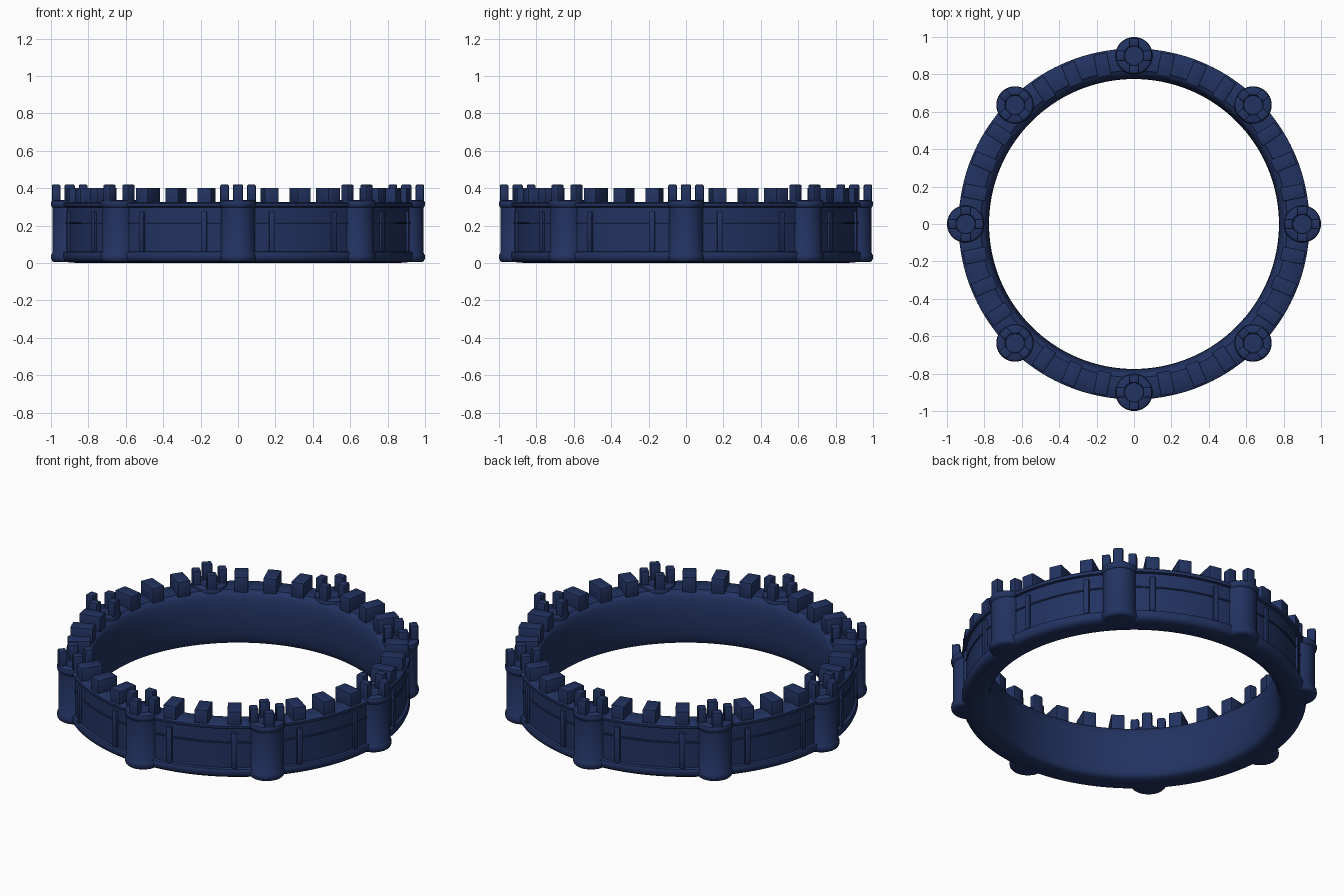
import bpy, bmesh
from math import sin, cos, pi, radians
from mathutils import Matrix, Vector

if "Cube" in bpy.data.objects:
    bpy.data.objects.remove(bpy.data.objects["Cube"])

mat = bpy.data.materials.new("dark_blue")
mat.diffuse_color = (0.016, 0.033, 0.12, 1)
mat.use_nodes = True
mat.node_tree.nodes["Principled BSDF"].inputs["Base Color"].default_value = mat.diffuse_color


def finish(name, bm, angle=35):
    bmesh.ops.recalc_face_normals(bm, faces=bm.faces)
    me = bpy.data.meshes.new(name)
    bm.to_mesh(me)
    bm.free()
    ob = bpy.data.objects.new(name, me)
    bpy.context.collection.objects.link(ob)
    me.materials.append(mat)
    bpy.ops.object.select_all(action='DESELECT')
    bpy.context.view_layer.objects.active = ob
    ob.select_set(True)
    bpy.ops.object.shade_smooth_by_angle(angle=radians(angle))
    return ob


def lathe(bm, profile, n, centre=(0, 0), closed=False):
    """Revolve an (r, z) profile about a vertical axis."""
    rows = [[bm.verts.new((centre[0] + r * cos(2 * pi * i / n),
                           centre[1] + r * sin(2 * pi * i / n), z))
             for i in range(n)] for r, z in profile]
    pairs = list(zip(rows, rows[1:]))
    if closed:
        pairs.append((rows[-1], rows[0]))
    for a, b in pairs:
        for i in range(n):
            j = (i + 1) % n
            bm.faces.new((a[i], a[j], b[j], b[i]))
    if not closed:
        bm.faces.new(rows[0])
        bm.faces.new(rows[-1])


def block(bm, frame, size, loc, bevel=0.004):
    """Bevelled box placed in a local frame."""
    tmp = bmesh.new()
    bmesh.ops.create_cube(tmp, size=1, matrix=Matrix.Translation(loc) @ Matrix.Diagonal((*size, 1)))
    bmesh.ops.bevel(tmp, geom=tmp.edges[:], offset=bevel, segments=2, profile=0.5, affect='EDGES')
    tmp.transform(frame)
    me = bpy.data.meshes.new("tmp")
    tmp.to_mesh(me)
    tmp.free()
    bm.from_mesh(me)
    bpy.data.meshes.remove(me)


def turn(deg):
    return Matrix.Rotation(radians(deg), 4, 'Z')


# ring wall: bulged inner face, raised bands on the outer face
outer = [(0.835, 0.0), (0.895, 0.002), (0.918, 0.006), (0.932, 0.016), (0.938, 0.03),
         (0.938, 0.05), (0.934, 0.058), (0.92, 0.062), (0.92, 0.298), (0.934, 0.301),
         (0.938, 0.307), (0.937, 0.318), (0.93, 0.324), (0.86, 0.326), (0.82, 0.323)]
inner = []
for k in range(15):
    t = pi / 2 - pi * k / 14
    inner.append((0.815 - 0.04 * cos(t) ** 0.8 if abs(cos(t)) > 1e-6 else 0.815,
                  0.162 + 0.155 * sin(t)))
bm = bmesh.new()
lathe(bm, outer + inner, 160, closed=True)
finish("ring_wall", bm, 40)

# thin moulding running round the wall
bm = bmesh.new()
lathe(bm, [(0.915, 0.208), (0.924, 0.209), (0.926, 0.214), (0.924, 0.219), (0.915, 0.22)],
      160, closed=True)
finish("wall_moulding", bm)

# wall battlements and outer pilaster strips between the towers
battlements, strips = bmesh.new(), bmesh.new()
for i in range(32):
    if i % 4 == 0:
        continue
    frame = turn(i * 11.25)
    block(battlements, frame, (0.125, 0.075, 0.10), (0.866, 0, 0.352), 0.005)
    if i % 2:
        block(strips, frame, (0.03, 0.03, 0.215), (0.919, 0, 0.168))
finish("wall_battlements", battlements)
finish("wall_strips", strips)

# towers: shaft with rounded base and collar, four merlons on top
tower = [(0.078, 0.004), (0.09, 0.008), (0.098, 0.018), (0.1, 0.032), (0.098, 0.046),
         (0.091, 0.056), (0.091, 0.296), (0.097, 0.301), (0.1, 0.312), (0.1, 0.322),
         (0.096, 0.332), (0.088, 0.337), (0.055, 0.337), (0.05, 0.33)]
shafts, merlons = bmesh.new(), bmesh.new()
for i in range(8):
    frame = turn(i * 45) @ Matrix.Translation((0.9, 0, 0))
    c = frame @ Vector((0, 0, 0))
    lathe(shafts, tower, 40, (c.x, c.y))
    for k in range(4):
        block(merlons, frame @ turn(k * 90), (0.046, 0.055, 0.1), (0.072, 0, 0.37), 0.008)
finish("tower_shafts", shafts)
finish("tower_merlons", merlons)
